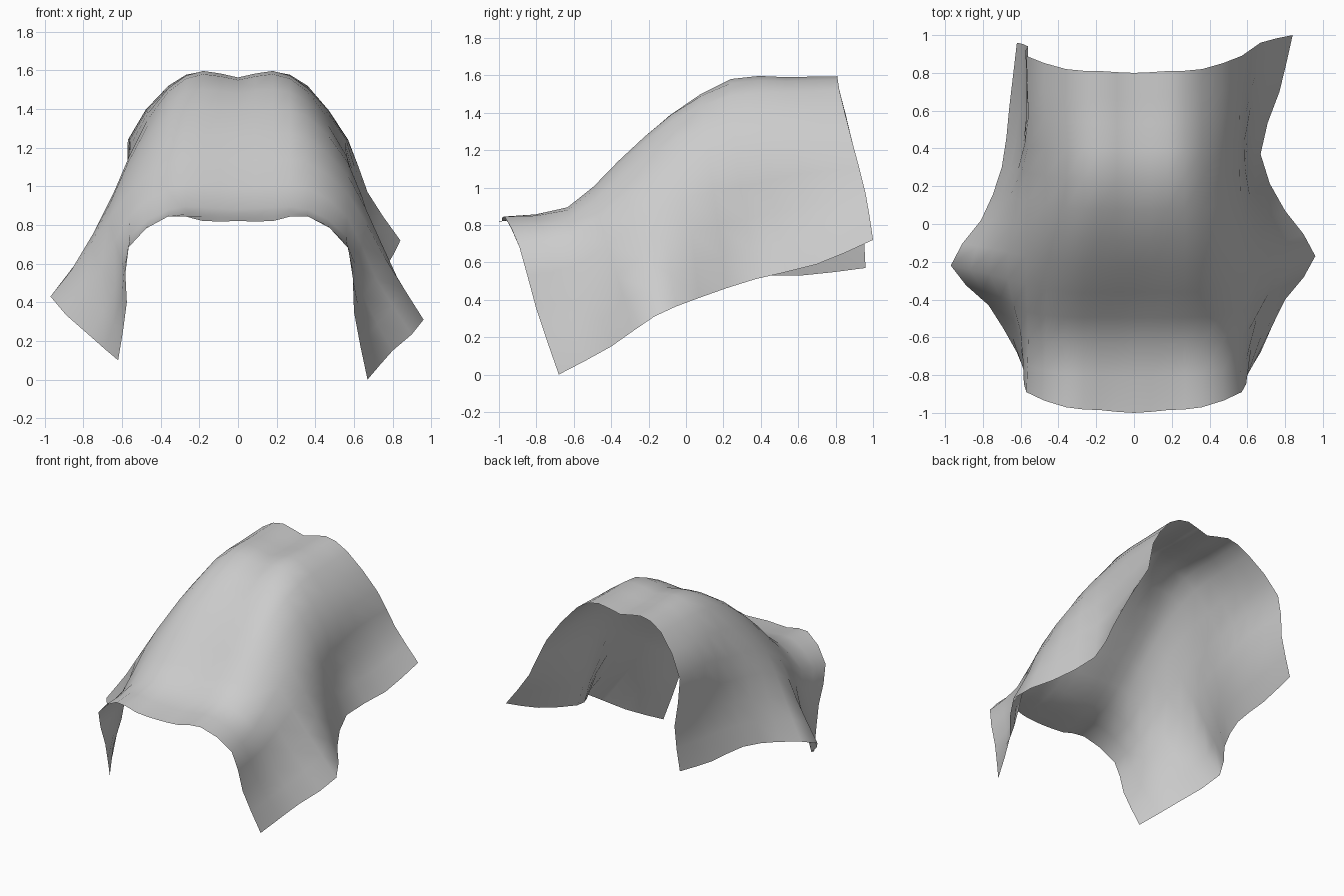
import bpy, bmesh
from mathutils import Vector as V

if "Cube" in bpy.data.objects:
    bpy.data.objects.remove(bpy.data.objects["Cube"])

# Cross-sections of the draped sheet, front to back:
# crown (y, z), crown bump, shoulder, upper side, lower side, right hem, left hem
SECTIONS = [
    ((-1.00, .82), .00, (.36, -.97, .845), (.57, -.89, .68), (.60, -.80, .35), (.67, -.68, 0), (-.62, -.68, .10)),
    ((-.64, .88), .01, (.36, -.63, .88), (.56, -.61, .74), (.65, -.50, .43), (.80, -.40, .15), (-.77, -.43, .23)),
    ((-.36, 1.13), .01, (.36, -.36, 1.12), (.57, -.32, .96), (.76, -.24, .63), (.96, -.17, .31), (-.97, -.22, .43)),
    ((-.09, 1.38), .01, (.36, -.07, 1.36), (.57, -.02, 1.12), (.70, .03, .76), (.80, .07, .41), (-.81, .02, .49)),
    ((.24, 1.55), .03, (.36, .24, 1.49), (.56, .27, 1.17), (.60, .32, .83), (.67, .37, .51), (-.70, .30, .53)),
    ((.53, 1.555), .035, (.36, .54, 1.51), (.56, .57, 1.24), (.62, .63, .90), (.77, .70, .59), (-.66, .62, .53)),
    ((.80, 1.555), .04, (.36, .82, 1.52), (.57, .89, 1.24), (.67, .96, .97), (.84, 1.0, .72), (-.62, .96, .57)),
]


def mirror(p):
    return V((-p[0], p[1], p[2]))


def full_section(crown, bump, shoulder, upper, lower, right, left):
    """Right half plus its mirror, with the left hem pulling its lower side."""
    c = V((0, *crown))
    mid = (c + V(shoulder)) / 2
    mid.z = c.z + bump
    low_left = mirror(lower) + (V(left) - mirror(right)) / 2
    return [V(left), low_left, mirror(upper), mirror(shoulder), mirror(mid), c,
            mid, V(shoulder), V(upper), V(lower), V(right)]


def refine(pts, n=2):
    """Catmull-Rom curve through the points, n steps per span."""
    p = [2 * pts[0] - pts[1], *pts, 2 * pts[-1] - pts[-2]]
    out = []
    for a, b, c, d in zip(p, p[1:], p[2:], p[3:]):
        for k in range(n):
            t = k / n
            out.append(.5 * (2 * b + (c - a) * t + (2 * a - 5 * b + 4 * c - d) * t * t
                             + (3 * b - a - 3 * c + d) * t ** 3))
    return out + [pts[-1]]


# Draped cloth: loft through the refined sections
rows = [refine(full_section(*s)) for s in SECTIONS]
columns = [refine(list(col)) for col in zip(*rows)]

bm = bmesh.new()
grid = [[bm.verts.new(p) for p in col] for col in columns]
for left, right in zip(grid, grid[1:]):
    for j in range(len(left) - 1):
        bm.faces.new((left[j], right[j], right[j + 1], left[j + 1])).smooth = True

mesh = bpy.data.meshes.new("draped_cloth")
bm.to_mesh(mesh)
bm.free()
cloth = bpy.data.objects.new("draped_cloth", mesh)
bpy.context.collection.objects.link(cloth)
